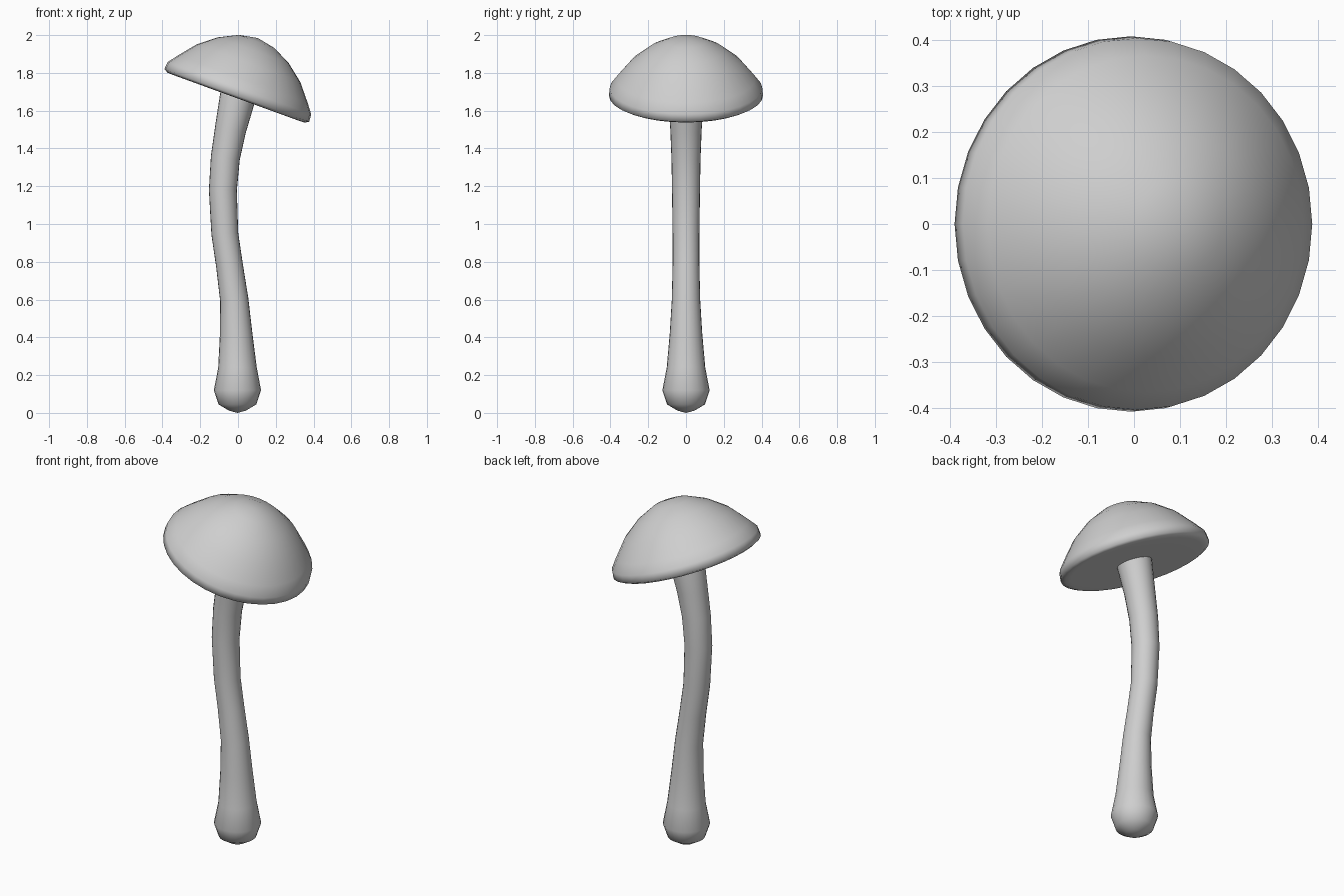
import bpy, bmesh, math
from mathutils import Vector

cube = bpy.data.objects.get("Cube")
if cube:
    bpy.data.objects.remove(cube, do_unlink=True)

grey = bpy.data.materials.new("plain grey")
grey.use_nodes = True
COLOUR = (0.62, 0.62, 0.62, 1)
grey.diffuse_color = COLOUR
grey.node_tree.nodes["Principled BSDF"].inputs["Base Color"].default_value = COLOUR


def loft(name, rings, sides):
    """Skin a stack of (centre, radius, tilt) rings; radius 0 makes a pole."""
    bm = bmesh.new()
    loops = []
    for centre, radius, tilt in rings:
        if radius == 0:
            loops.append([bm.verts.new(centre)] * sides)
            continue
        across = Vector((math.cos(tilt), 0, -math.sin(tilt))) * radius
        depth = Vector((0, radius, 0))
        angles = [math.tau * i / sides for i in range(sides)]
        loops.append([bm.verts.new(centre + across * math.cos(a) + depth * math.sin(a))
                      for a in angles])
    for low, high in zip(loops, loops[1:]):
        for i in range(sides):
            j = (i + 1) % sides
            corners = dict.fromkeys((low[i], low[j], high[j], high[i]))
            bm.faces.new(list(corners))
    bmesh.ops.recalc_face_normals(bm, faces=bm.faces)
    for face in bm.faces:
        face.smooth = True
    mesh = bpy.data.meshes.new(name)
    bm.to_mesh(mesh)
    bm.free()
    mesh.materials.append(grey)
    obj = bpy.data.objects.new(name, mesh)
    bpy.context.collection.objects.link(obj)
    return obj


# Tilted cap: (radius, height) profile along its leaning axis
TILT = math.radians(20)
cap_base = Vector((-0.011, 0, 1.668))
cap_axis = Vector((math.sin(TILT), 0, math.cos(TILT)))
cap_profile = [(0, 0), (0.2, 0), (0.36, 0), (0.385, 0.001), (0.408, 0.013),
               (0.404, 0.055), (0.366, 0.105), (0.292, 0.195), (0.2, 0.268),
               (0.1, 0.318), (0, 0.337)]
loft("cap", [(cap_base + cap_axis * h, r, TILT) for r, h in cap_profile], 32)

# Curved stem with a bulbous foot: (x, z, radius)
stem_path = [(-0.003, 0, 0), (-0.003, 0.012, 0.045), (-0.003, 0.045, 0.1),
             (-0.003, 0.12, 0.125), (-0.003, 0.24, 0.102), (-0.01, 0.42, 0.086),
             (-0.02, 0.6, 0.075), (-0.045, 0.78, 0.071), (-0.07, 0.95, 0.071),
             (-0.08, 1.18, 0.074), (-0.067, 1.35, 0.077), (-0.04, 1.5, 0.083),
             (-0.005, 1.66, 0.095), (0.002, 1.68, 0.095), (0.002, 1.68, 0)]
stem_rings = []
for k, (x, z, r) in enumerate(stem_path):
    x0, z0, _ = stem_path[max(k - 1, 0)]
    x1, z1, _ = stem_path[min(k + 1, len(stem_path) - 1)]
    lean = TILT if z > 1.6 else math.atan2(x1 - x0, z1 - z0)
    stem_rings.append((Vector((x, 0, z)), r, lean))
loft("stem", stem_rings, 24)
